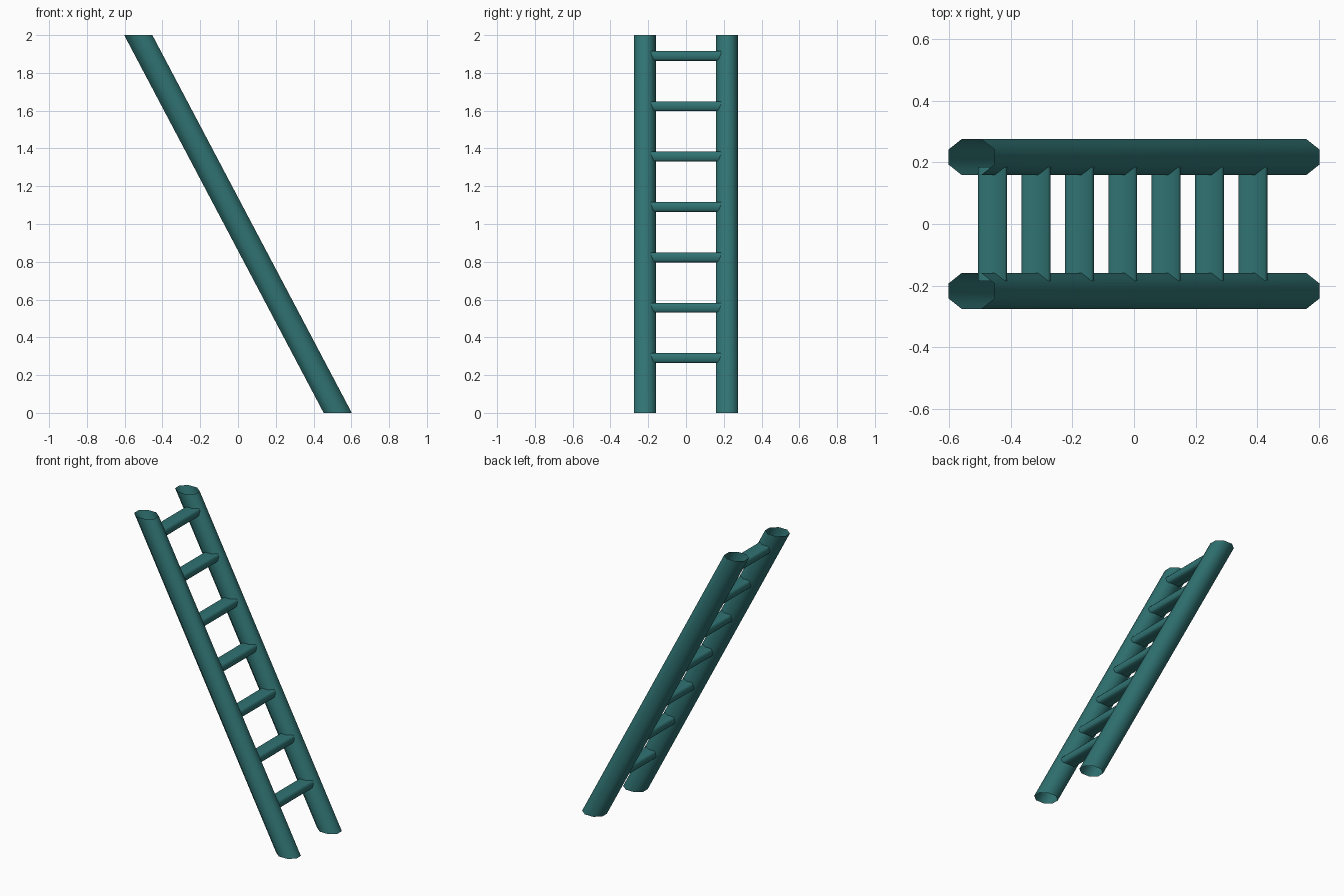
import bpy, bmesh, math

if "Cube" in bpy.data.objects:
    bpy.data.objects.remove(bpy.data.objects["Cube"])

mat = bpy.data.materials.new("teal_paint")
mat.diffuse_color = (0.03, 0.17, 0.17, 1)
mat.use_nodes = True
mat.node_tree.nodes["Principled BSDF"].inputs["Base Color"].default_value = mat.diffuse_color


def add_object(name, bm):
    bmesh.ops.recalc_face_normals(bm, faces=bm.faces)
    mesh = bpy.data.meshes.new(name)
    bm.to_mesh(mesh)
    bm.free()
    mesh.materials.append(mat)
    obj = bpy.data.objects.new(name, mesh)
    bpy.context.collection.objects.link(obj)
    return obj


def smooth(obj, angle):
    bpy.ops.object.select_all(action='DESELECT')
    obj.select_set(True)
    bpy.context.view_layer.objects.active = obj
    bpy.ops.object.shade_smooth_by_angle(angle=math.radians(angle))


def lean_x(z):
    return 0.528 * (1 - z)


# Leaning side rails: open eight-sided tubes cut level at both ends
def rail(name, y):
    bm = bmesh.new()
    rings = []
    k = 1 / math.cos(math.pi / 8)
    for z in (0, 2):
        ring = []
        for i in range(8):
            a = (i + 0.5) * math.pi / 4
            ring.append(bm.verts.new((lean_x(z) + 0.0745 * k * math.cos(a),
                                      y + 0.059 * k * math.sin(a), z)))
        rings.append(ring)
    for i in range(8):
        j = (i + 1) % 8
        bm.faces.new((rings[0][i], rings[0][j], rings[1][j], rings[1][i]))
    smooth(add_object(name, bm), 60)


# Flat level rungs with softened long edges
def rung(name, x, z):
    bm = bmesh.new()
    bmesh.ops.create_cube(bm, size=1)
    bmesh.ops.scale(bm, vec=(0.094, 0.37, 0.052), verts=bm.verts)
    long_edges = [e for e in bm.edges
                  if abs(e.verts[0].co.y - e.verts[1].co.y) > 0.1]
    bmesh.ops.bevel(bm, geom=long_edges, offset=0.009, segments=1, affect='EDGES')
    bmesh.ops.translate(bm, vec=(x, 0, z), verts=bm.verts)
    smooth(add_object(name, bm), 60)


rail("left_rail", -0.2175)
rail("right_rail", 0.2175)
for i in range(7):
    z = 0.29 + i * 0.2667
    rung(f"rung_{i + 1}", lean_x(z) + 0.011, z)
